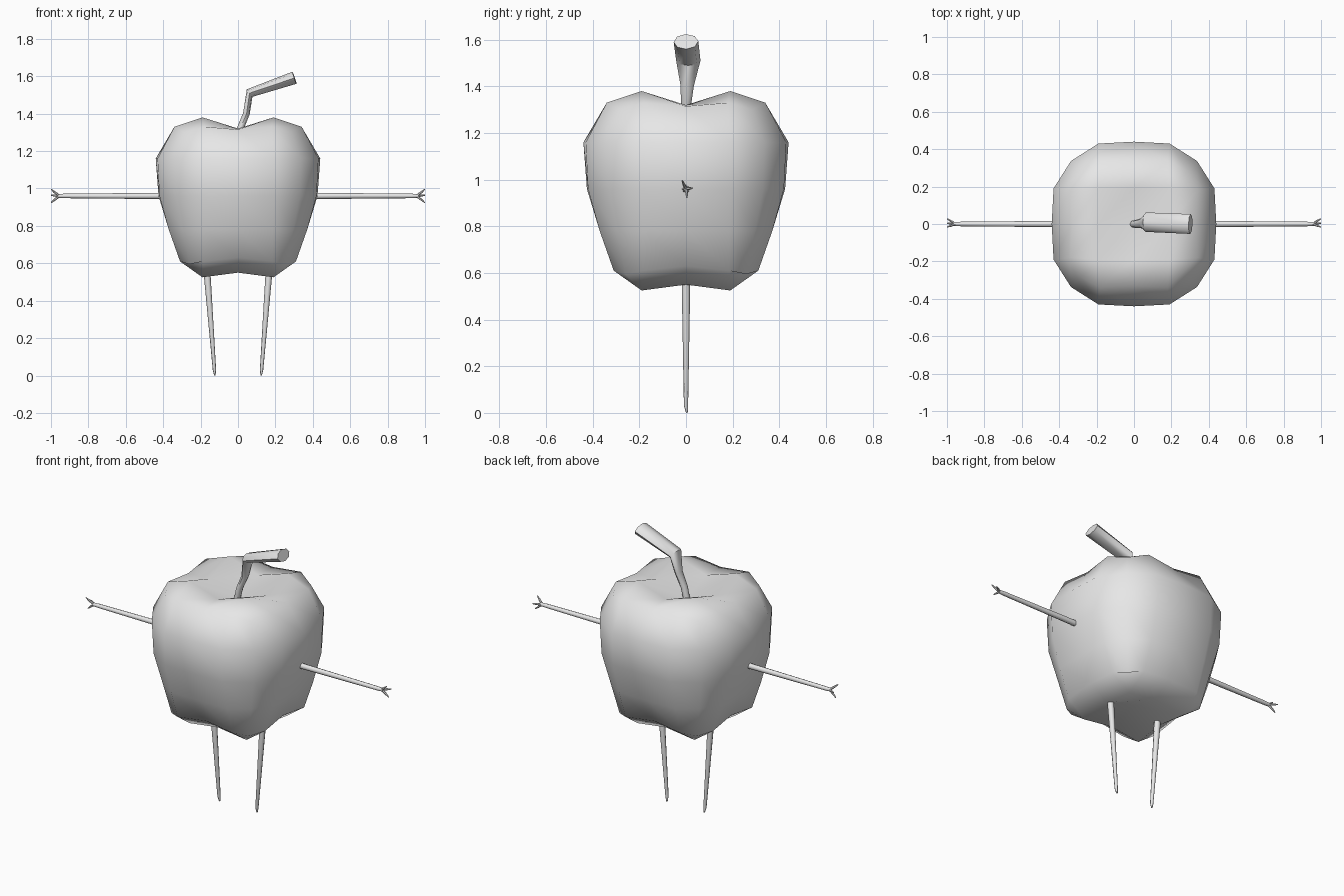
import bpy, bmesh, math
from mathutils import Vector

if "Cube" in bpy.data.objects:
    bpy.data.objects.remove(bpy.data.objects["Cube"])

grey = bpy.data.materials.new("plain grey")
grey.diffuse_color = (0.8, 0.8, 0.8, 1)
grey.use_nodes = True
grey.node_tree.nodes["Principled BSDF"].inputs["Base Color"].default_value = grey.diffuse_color


def finish(bm, name, angle):
    bmesh.ops.recalc_face_normals(bm, faces=bm.faces)
    mesh = bpy.data.meshes.new(name)
    bm.to_mesh(mesh)
    bm.free()
    mesh.materials.append(grey)
    obj = bpy.data.objects.new(name, mesh)
    bpy.context.collection.objects.link(obj)
    bpy.ops.object.select_all(action='DESELECT')
    obj.select_set(True)
    bpy.context.view_layer.objects.active = obj
    bpy.ops.object.shade_smooth_by_angle(angle=math.radians(angle))
    return obj


def tube(name, points, widths, heights, ref, sides=8):
    """Capped tube along a path, with an elliptical section at each point."""
    bm = bmesh.new()
    pts = [Vector(p) for p in points]
    rings = []
    for i, p in enumerate(pts):
        t = (pts[min(i + 1, len(pts) - 1)] - pts[max(i - 1, 0)]).normalized()
        u = t.cross(Vector(ref)).normalized()
        v = t.cross(u)
        ring = []
        for k in range(sides):
            a = 2 * math.pi * k / sides
            ring.append(bm.verts.new(p + u * widths[i] * math.cos(a)
                                     + v * heights[i] * math.sin(a)))
        rings.append(ring)
    for lo, hi in zip(rings, rings[1:]):
        for k in range(sides):
            n = (k + 1) % sides
            bm.faces.new((lo[k], lo[n], hi[n], hi[k]))
    bm.faces.new(rings[0][::-1])
    bm.faces.new(rings[-1])
    return finish(bm, name, 50)


# Fruit body: a gridded cube reshaped row by row.
# Each row: (out, along, z) for face middle, quarter point and corner.
ROWS = {
    2: ((0.33, 0, 1.315), (0.34, 0.18, 1.33), (0.285, 0.285, 1.30)),
    1: ((0.44, 0, 1.16), (0.43, 0.19, 1.16), (0.337, 0.337, 1.16)),
    0: ((0.425, 0, 0.96), (0.42, 0.19, 0.96), (0.33, 0.33, 0.96)),
    -1: ((0.37, 0, 0.78), (0.37, 0.185, 0.78), (0.295, 0.295, 0.78)),
    -2: ((0.30, 0, 0.63), (0.31, 0.185, 0.61), (0.26, 0.26, 0.595)),
}
# Cap heights: centre dimple, middle of the lobes, lobe peak
CAPS = {2: (1.25, 1.32, 1.38), -2: (0.60, 0.55, 0.525)}

bm = bmesh.new()
bmesh.ops.create_cube(bm, size=4)
bmesh.ops.subdivide_edges(bm, edges=bm.edges[:], cuts=3, use_grid_fill=True)
for v in bm.verts:
    i, j, k = (round(c) for c in v.co)
    big, small = max(abs(i), abs(j)), min(abs(i), abs(j))
    if big < 2:
        v.co = (0.19 * i, 0.19 * j, CAPS[k][big + small])
    else:
        out, along, z = ROWS[k][small]
        x, y = (out, along) if abs(i) >= abs(j) else (along, out)
        v.co = (math.copysign(x, i) if i else 0, math.copysign(y, j) if j else 0, z)
finish(bm, "fruit_body", 180)

# Bent stem, flattened and widening towards its cut end
tube("stem",
     [(-0.01, 0, 1.23), (0.012, 0, 1.32), (0.045, 0.005, 1.40), (0.062, 0.01, 1.51), (0.302, 0, 1.592)],
     [0.018, 0.022, 0.028, 0.052, 0.053],
     [0.018, 0.018, 0.018, 0.025, 0.034], (1, 0, -1))

# Arms with three-fingered hands, and tapered legs
FINGERS = ((-0.016, 0.036), (0.028, 0.004), (0.004, -0.036))
for side, s in (("right", 1), ("left", -1)):
    r = [0.017, 0.012, 0.010]
    tube(side + "_arm", [(s * 0.39, 0, 0.96), (s * 0.93, 0, 0.96), (s * 0.965, 0, 0.96)],
         r, r, (0, 0, 1))
    for n, (dy, dz) in enumerate(FINGERS, 1):
        f = [0.007, 0.006, 0.003]
        tube(f"{side}_finger_{n}",
             [(s * 0.955, 0, 0.96), (s * 0.98, dy * 0.6, 0.96 + dz * 0.55),
              (s * 0.999, dy, 0.96 + dz)], f, f, (0.3, 0.5, -0.8), 6)
    r = [0.018, 0.018, 0.009, 0.004]
    tube(side + "_leg", [(s * 0.172, 0, 0.64), (s * 0.164, 0, 0.53),
                         (s * 0.126, 0, 0.03), (s * 0.124, 0.004, 0.001)], r, r, (0, 1, 0))
